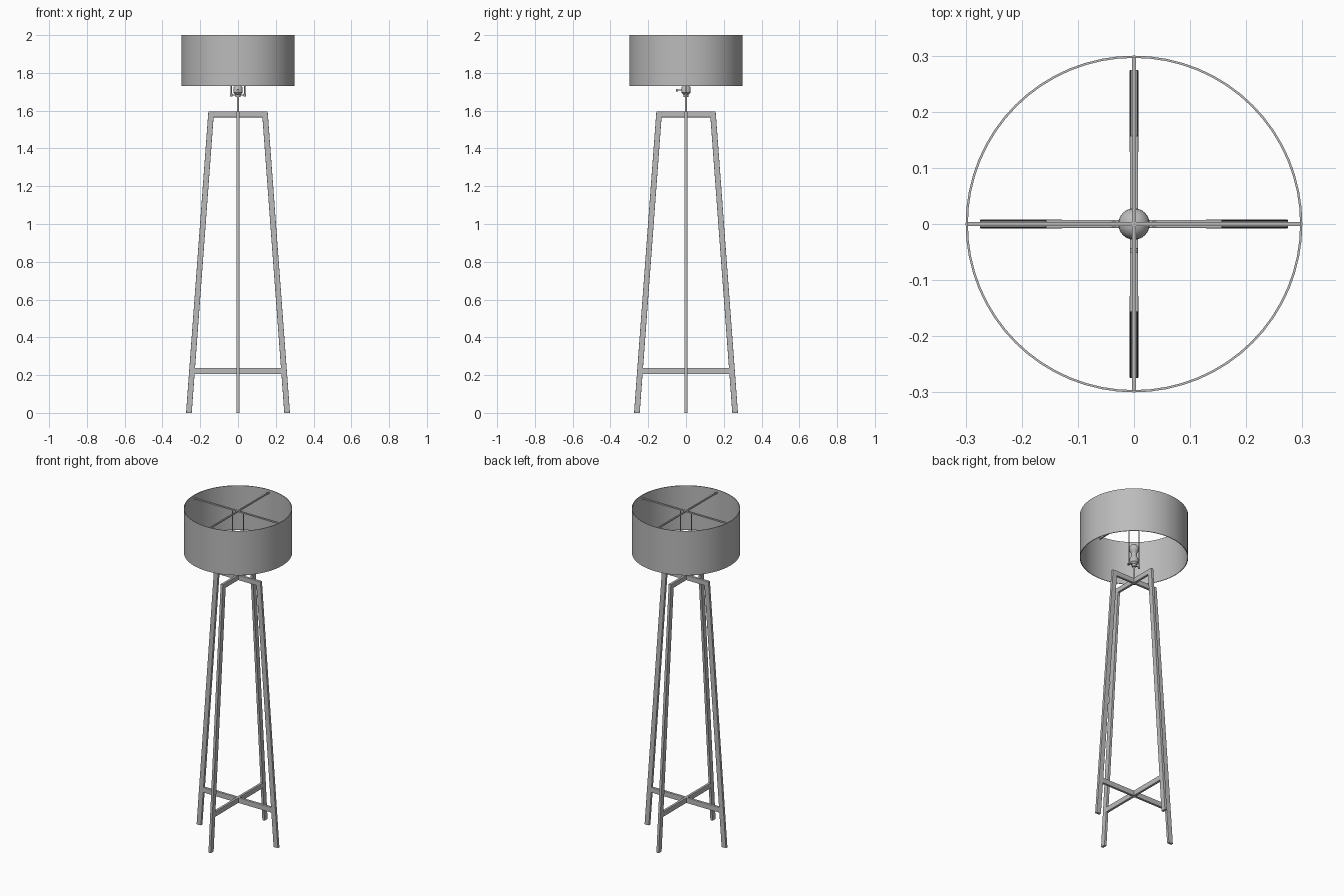
import bpy, bmesh, math
from mathutils import Vector, Matrix

cube = bpy.data.objects.get("Cube")
if cube:
    bpy.data.objects.remove(cube, do_unlink=True)

grey = bpy.data.materials.new("warm_grey")
grey.use_nodes = True
COLOUR = (0.5, 0.5, 0.5, 1)
grey.diffuse_color = COLOUR
grey.node_tree.nodes["Principled BSDF"].inputs["Base Color"].default_value = COLOUR


def finish(name, bm, smooth=True, bevel=0):
    bmesh.ops.recalc_face_normals(bm, faces=bm.faces)
    mesh = bpy.data.meshes.new(name)
    bm.to_mesh(mesh)
    bm.free()
    mesh.materials.append(grey)
    obj = bpy.data.objects.new(name, mesh)
    bpy.context.collection.objects.link(obj)
    if bevel:
        mod = obj.modifiers.new("soft_edges", "BEVEL")
        mod.width, mod.segments = bevel, 2
    if smooth:
        bpy.ops.object.select_all(action="DESELECT")
        obj.select_set(True)
        bpy.context.view_layer.objects.active = obj
        bpy.ops.object.shade_smooth_by_angle(angle=math.radians(35))
    return obj


def slab(name, outline, thickness, angle=0, bevel=0):
    """Extrude an x-z outline across y, then turn it about the z axis."""
    bm = bmesh.new()
    face = bm.faces.new([bm.verts.new((x, -thickness / 2, z)) for x, z in outline])
    ext = bmesh.ops.extrude_face_region(bm, geom=[face])
    moved = [v for v in ext["geom"] if isinstance(v, bmesh.types.BMVert)]
    bmesh.ops.translate(bm, verts=moved, vec=(0, thickness, 0))
    bm.transform(Matrix.Rotation(angle, 4, "Z"))
    return finish(name, bm, False, bevel)


def lathe(name, profile, segments=32, closed=False):
    """Spin an (r, z) profile about the z axis."""
    bm = bmesh.new()
    verts = [bm.verts.new((r, 0, z)) for r, z in profile]
    pairs = list(zip(verts, verts[1:]))
    if closed:
        pairs.append((verts[-1], verts[0]))
    edges = [bm.edges.new(p) for p in pairs]
    bmesh.ops.spin(bm, geom=verts + edges, axis=(0, 0, 1), cent=(0, 0, 0),
                   angle=math.tau, steps=segments, use_duplicate=False)
    bmesh.ops.remove_doubles(bm, verts=bm.verts, dist=0.00005)
    return finish(name, bm)


def rod(name, start, end, radius, segments=12):
    a, b = Vector(start), Vector(end)
    bm = bmesh.new()
    bmesh.ops.create_cone(bm, cap_ends=True, segments=segments, radius1=radius,
                          radius2=radius, depth=(b - a).length)
    turn = (b - a).to_track_quat("Z", "Y").to_matrix().to_4x4()
    bm.transform(Matrix.Translation((a + b) / 2) @ turn)
    return finish(name, bm)


# Four tapering legs, cut level at the floor and at the top
WOOD = 0.016
TOP = 1.595
for i, side in enumerate(("left", "back", "right", "front")):
    slab(side + "_leg", [(0.245, 0), (0.275, 0), (0.157, TOP), (0.127, TOP)],
         WOOD, i * math.pi / 2, 0.002)

# Crossed rails at the top and near the floor
for i, way in enumerate(("side", "depth")):
    for level, low, high, reach in (("top", 1.565, TOP, 0.14), ("lower", 0.205, 0.237, 0.24)):
        slab(f"{level}_{way}_rail", [(-reach, low), (reach, low), (reach, high), (-reach, high)],
             WOOD - 0.001, i * math.pi / 2, 0.002)

# Drum shade, open at both ends
lathe("drum_shade", [(0.3, 1.73), (0.3, 2), (0.296, 2), (0.296, 1.73)], 64, True)

# Crossed bars that hold the shade
for i, way in enumerate(("side", "depth")):
    slab(f"shade_{way}_bar", [(-0.298, 1.978), (0.298, 1.978), (0.298, 1.986), (-0.298, 1.986)],
         0.008, i * math.pi / 2)

# Stem, socket and bulb
rod("stem", (0, 0, 1.58), (0, 0, 1.69), 0.006)
lathe("socket", [(0, 1.672), (0.012, 1.672), (0.014, 1.685), (0.024, 1.695),
                 (0.024, 1.722), (0.018, 1.732), (0.016, 1.755), (0, 1.755)])
lathe("bulb", [(0, 1.75), (0.014, 1.75)] +
      [(0.028 * math.sin(a), 1.785 - 0.028 * math.cos(a))
       for a in (math.pi * k / 12 for k in range(3, 12))] + [(0, 1.813)])

# Switch on the front of the socket
rod("switch_shaft", (0, -0.02, 1.709), (0, -0.045, 1.709), 0.003)
rod("switch_knob", (0, -0.043, 1.709), (0, -0.052, 1.709), 0.007)

# Upright wires carrying the shade, with feet and a saddle
rod("wire_saddle", (-0.036, 0, 1.682), (0.036, 0, 1.682), 0.003)
for side, x in (("left", 0.036), ("right", -0.036)):
    rod(side + "_wire", (x, 0, 1.68), (x, 0, 1.982), 0.003)
    rod(side + "_wire_foot", (x, 0, 1.676), (x, 0, 1.69), 0.006)
